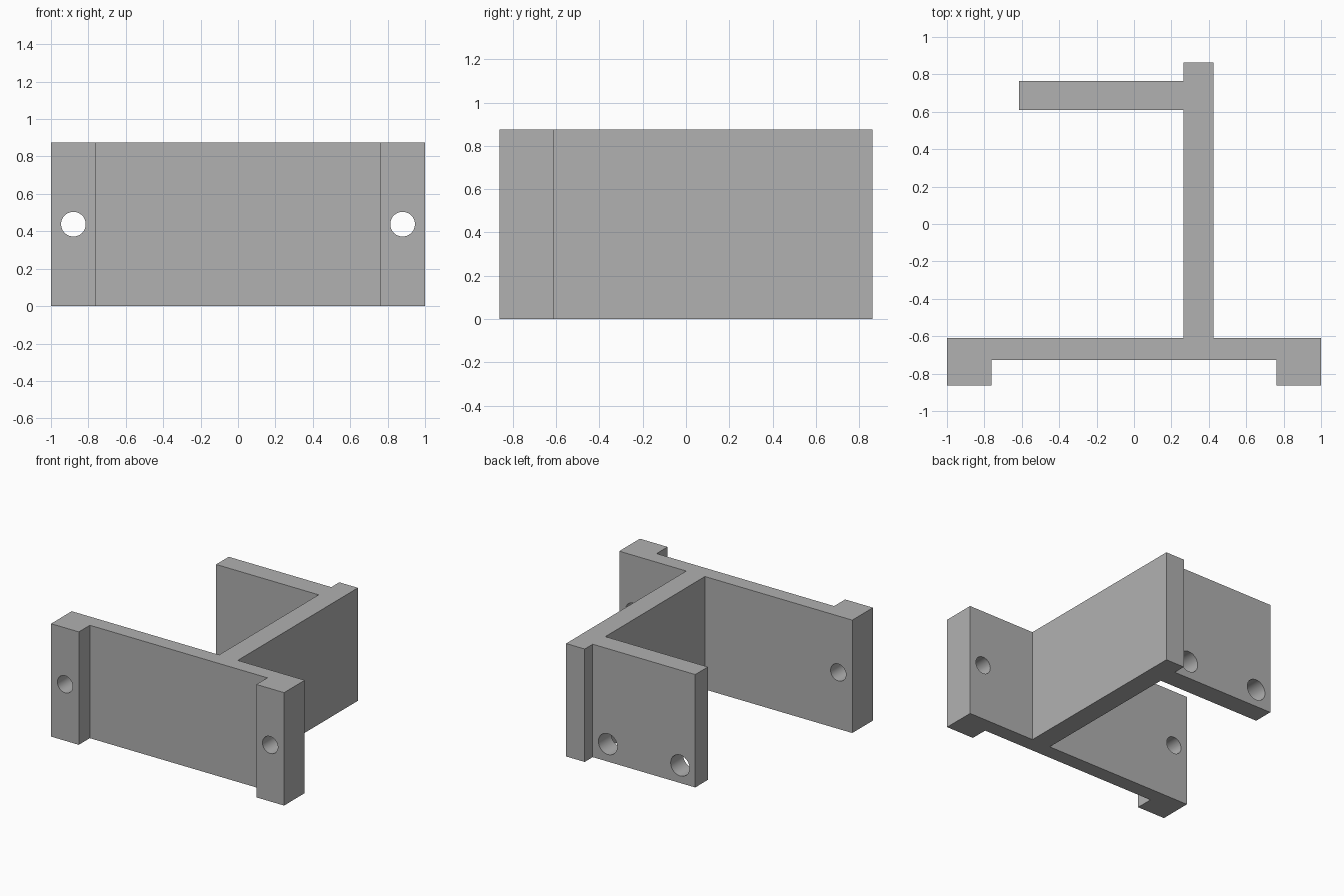
import bpy
import bmesh
import math

if "Cube" in bpy.data.objects:
    bpy.data.objects.remove(bpy.data.objects["Cube"], do_unlink=True)

HEIGHT = 0.876

grey = bpy.data.materials.new("plain_grey")
grey.use_nodes = True
colour = (0.44, 0.44, 0.44, 1)
grey.diffuse_color = colour
grey.node_tree.nodes["Principled BSDF"].inputs["Base Color"].default_value = colour


def extrude_profile(name, points, height):
    """Raise a flat outline from the ground into a solid."""
    bm = bmesh.new()
    base = bm.faces.new([bm.verts.new((x, y, 0)) for x, y in points])
    top = bmesh.ops.extrude_face_region(bm, geom=[base])["geom"]
    bmesh.ops.translate(bm, vec=(0, 0, height),
                        verts=[v for v in top if isinstance(v, bmesh.types.BMVert)])
    bmesh.ops.recalc_face_normals(bm, faces=bm.faces)
    mesh = bpy.data.meshes.new(name)
    bm.to_mesh(mesh)
    bm.free()
    obj = bpy.data.objects.new(name, mesh)
    bpy.context.collection.objects.link(obj)
    mesh.materials.append(grey)
    return obj


def drill(target, x, y, z, radius):
    """Cut a round hole through the target along y."""
    bpy.ops.mesh.primitive_cylinder_add(vertices=48, radius=radius, depth=0.5,
                                        location=(x, y, z),
                                        rotation=(math.pi / 2, 0, 0))
    cutter = bpy.context.object
    cutter.name = "hole_cutter"
    cutter.hide_render = True
    cutter.data.materials.append(grey)
    mod = target.modifiers.new("hole", "BOOLEAN")
    mod.operation = "DIFFERENCE"
    mod.solver = "EXACT"
    mod.object = cutter
    bpy.context.view_layer.objects.active = target
    bpy.ops.object.modifier_apply(modifier=mod.name)
    bpy.data.objects.remove(cutter, do_unlink=True)


# Plan outline: front plate with end feet, long web and rear plate
front, recess, plate_back = -0.863, -0.728, -0.61
rear_front, rear_back, web_end = 0.61, 0.765, 0.863
web_right, web_left, foot, rear_tip = 0.265, 0.425, 0.762, -0.615
bracket = extrude_profile("mounting_bracket", [
    (-1, front), (-foot, front), (-foot, recess),
    (foot, recess), (foot, front), (1, front), (1, plate_back),
    (web_left, plate_back), (web_left, web_end), (web_right, web_end),
    (web_right, rear_back), (rear_tip, rear_back), (rear_tip, rear_front),
    (web_right, rear_front), (web_right, plate_back), (-1, plate_back),
], HEIGHT)

# Screw holes through the feet
for side in (-1, 1):
    drill(bracket, side * 0.88, -0.74, HEIGHT / 2, 0.066)

# Larger holes low in the rear plate
for x in (0.135, -0.485):
    drill(bracket, x, 0.69, 0.136, 0.081)

# Smooth bores, crisp edges
bpy.ops.object.select_all(action="DESELECT")
bracket.select_set(True)
bpy.context.view_layer.objects.active = bracket
bpy.ops.object.shade_smooth_by_angle(angle=math.radians(30))
